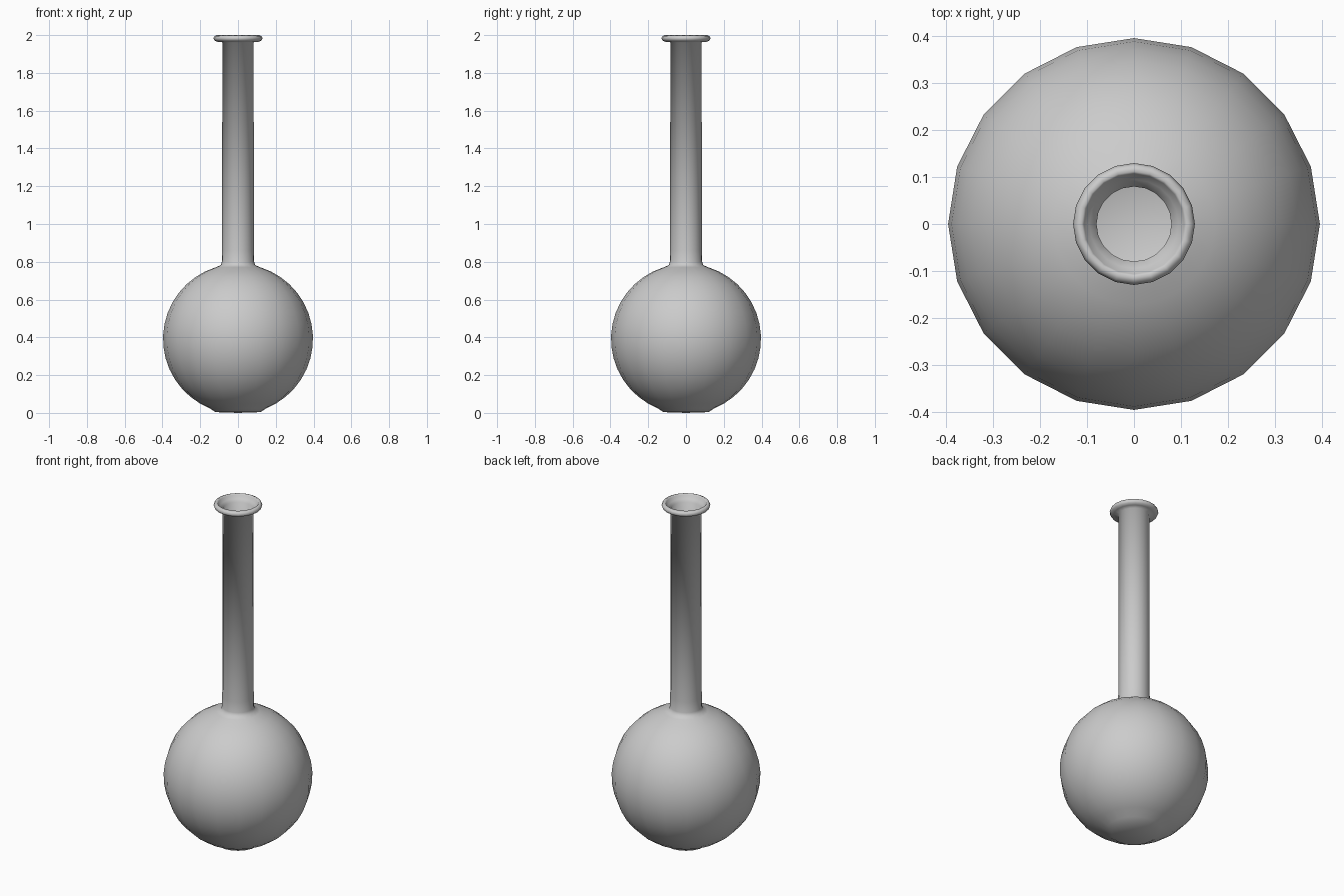
import bpy, bmesh, math

if "Cube" in bpy.data.objects:
    bpy.data.objects.remove(bpy.data.objects["Cube"])

SIDES = 20
R, CZ = 0.397, 0.392   # bulb radius and centre height


def bulb(radius, start, end, steps):
    """Arc of the bulb from near the bottom up to the neck."""
    pts = []
    for i in range(steps + 1):
        a = math.radians(start + (end - start) * i / steps)
        pts.append((radius * math.cos(a), CZ + radius * math.sin(a)))
    return pts


def lathe(name, profile):
    bm = bmesh.new()
    rings = []
    for r, z in profile:
        if r == 0:
            rings.append([bm.verts.new((0, 0, z))] * SIDES)
        else:
            rings.append([bm.verts.new((r * math.cos(2 * math.pi * i / SIDES),
                                        r * math.sin(2 * math.pi * i / SIDES), z))
                          for i in range(SIDES)])
    for a, b in zip(rings, rings[1:]):
        for i in range(SIDES):
            j = (i + 1) % SIDES
            bm.faces.new(list(dict.fromkeys((a[i], a[j], b[j], b[i]))))
    bmesh.ops.recalc_face_normals(bm, faces=bm.faces)
    for f in bm.faces:
        f.smooth = True
    mesh = bpy.data.meshes.new(name)
    bm.to_mesh(mesh)
    bm.free()
    obj = bpy.data.objects.new(name, mesh)
    bpy.context.collection.objects.link(obj)
    return obj


# Outer skin: flattened base, round bulb, long neck
outer = [(0, 0), (0.12, 0.004)] + bulb(R, -68, 73, 16)
outer += [(0.092, 0.782), (0.086, 0.80), (0.084, 0.86), (0.083, 1.962)]
# Rolled lip with a funnel mouth
lip = [(0.11, 1.965), (0.125, 1.972), (0.13, 1.983), (0.125, 1.994), (0.112, 2.0),
       (0.107, 1.992), (0.095, 1.974), (0.08, 1.962)]
# Inner skin, just inside the outer one
inner = [(0.08, 0.86), (0.082, 0.80), (0.088, 0.778)]
inner += bulb(R - 0.004, 73, -68, 16) + [(0.12, 0.008), (0, 0.004)]

lathe("flask", outer + lip + inner)
